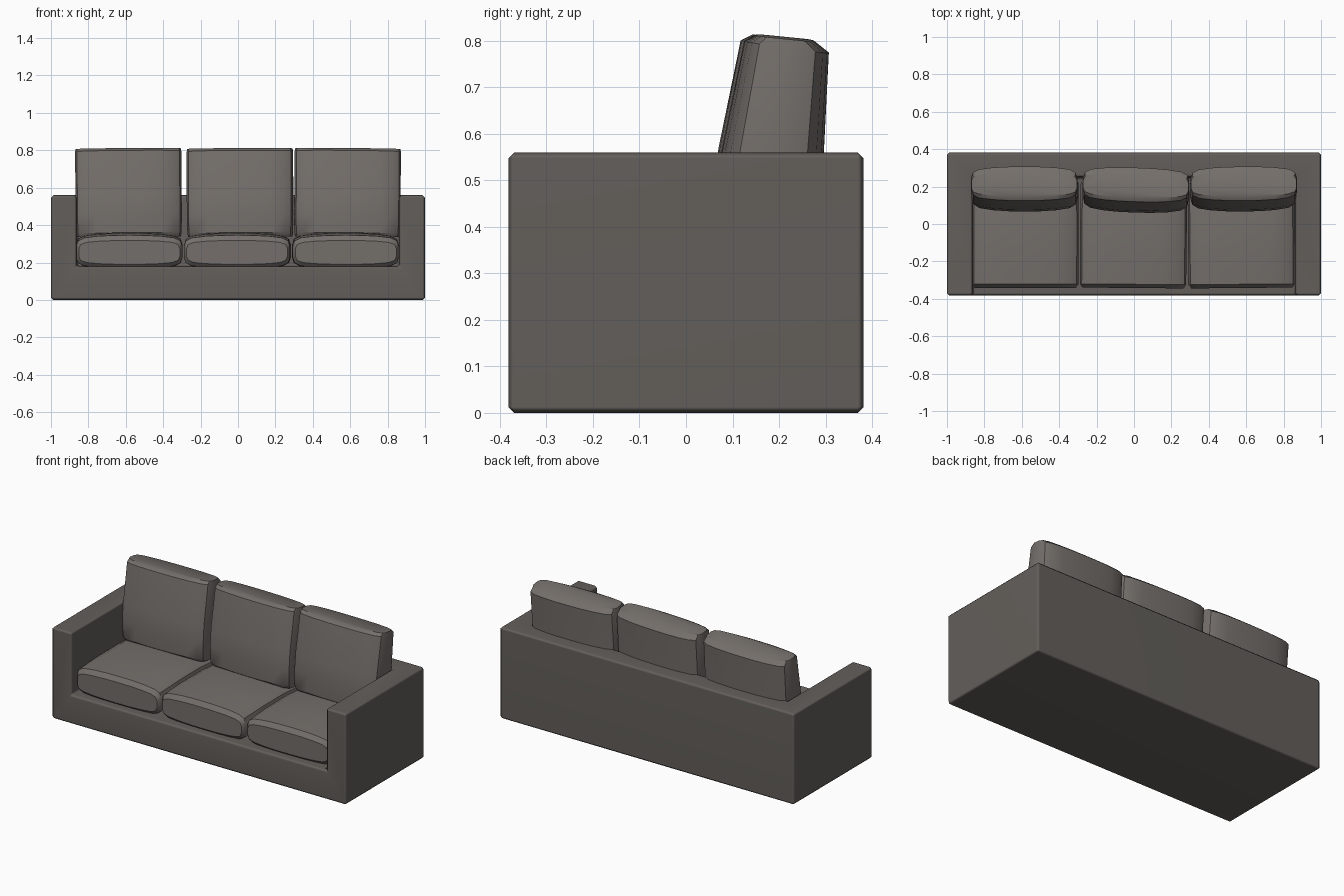
import bpy, bmesh, math
from mathutils import Matrix, Vector

if "Cube" in bpy.data.objects:
    bpy.data.objects.remove(bpy.data.objects["Cube"])


def material(name, color):
    m = bpy.data.materials.new(name)
    m.diffuse_color = (*color, 1)
    m.use_nodes = True
    m.node_tree.nodes["Principled BSDF"].inputs["Base Color"].default_value = m.diffuse_color
    return m


frame_fabric = material("frame_fabric", (.125, .114, .104))
cushion_fabric = material("cushion_fabric", (.175, .158, .145))


def add_object(name, bm, mat):
    me = bpy.data.meshes.new(name)
    bm.to_mesh(me)
    bm.free()
    me.materials.append(mat)
    ob = bpy.data.objects.new(name, me)
    bpy.context.collection.objects.link(ob)
    return ob


def box(name, lo, hi):
    bm = bmesh.new()
    size = [b - a for a, b in zip(lo, hi)]
    mid = [(a + b) / 2 for a, b in zip(lo, hi)]
    bmesh.ops.create_cube(bm, size=1, matrix=Matrix.Translation(mid) @ Matrix.Diagonal((*size, 1)))
    for f in bm.faces:
        f.smooth = True
    return add_object(name, bm, frame_fabric)


# Pillow cross-section: u is half-width fraction, v is thickness fraction
QUARTER = [(1, .66), (.965, .83), (.85, .92), (.6, .97), (.3, .995)]
TOP = QUARTER + [(0, 1)] + [(-u, v) for u, v in reversed(QUARTER)]
LENS = TOP + [(-u, 1 - v) for u, v in TOP]


def cushion(name, rings, upright, x, turn=0, roll=0, dy=0):
    """Loft the lens through rings of (position, low, high, half width, end slope)."""
    bm = bmesh.new()
    loops = []
    for pos, lo, hi, hw, slope in rings:
        loop = []
        for u, v in LENS:
            t = lo + (hi - lo) * v
            p = pos - slope * (t - (lo + hi) / 2)
            loop.append(bm.verts.new((u * hw, t, p) if upright else (u * hw, p, t)))
        loops.append(loop)
    n = len(LENS)
    for a, b in zip(loops, loops[1:]):
        for i in range(n):
            bm.faces.new((a[i], a[(i + 1) % n], b[(i + 1) % n], b[i]))
    bm.faces.new(loops[0])
    bm.faces.new(loops[-1])
    bmesh.ops.recalc_face_normals(bm, faces=bm.faces)
    # small casual rotation about the cushion's own centre
    c = sum((v.co for v in bm.verts), Vector()) / len(bm.verts)
    rot = Matrix.Rotation(math.radians(turn), 3, 'Z') @ Matrix.Rotation(math.radians(roll), 3, 'Y')
    bmesh.ops.rotate(bm, verts=bm.verts, cent=c, matrix=rot)
    bmesh.ops.translate(bm, verts=bm.verts, vec=(x, dy, 0))
    ob = add_object(name, bm, cushion_fabric)
    bpy.ops.object.select_all(action='DESELECT')
    ob.select_set(True)
    bpy.context.view_layer.objects.active = ob
    bpy.ops.object.shade_smooth_by_angle(angle=math.radians(35))


# Frame: block with the seat well cut out, edges softly chamfered
frame = box("sofa_frame", (-1, -.382, 0), (1, .382, .56))
well = box("seat_well_cutter", (-.862, -.6, .18), (.862, .25, 1))
well.hide_render = True
well.hide_set(True)
cut = frame.modifiers.new("seat_well", 'BOOLEAN')
cut.operation = 'DIFFERENCE'
cut.solver = 'EXACT'
cut.object = well
bev = frame.modifiers.new("edges", 'BEVEL')
bev.width = .013
bev.segments = 1
frame.modifiers.new("soft_shading", 'WEIGHTED_NORMAL')

# Seat cushions
seat = [(-.342, .19, .318, .270, 0), (-.322, .168, .346, .284, 0), (-.15, .165, .357, .285, 0),
        (.05, .165, .359, .285, 0), (.22, .168, .346, .284, 0), (.24, .19, .318, .270, 0)]
for name, x, turn in (("left", -.581, 0), ("middle", -.003, -.5), ("right", .574, .5)):
    cushion("seat_cushion_" + name, seat, False, x, turn)

# Back cushions, leaning backwards
back = [(.338, .09, .26, .278, 0), (.36, .070, .285, .282, 0), (.46, .067, .293, .284, .03),
        (.56, .077, .296, .284, .06), (.787, .125, .307, .284, .14), (.806, .150, .275, .282, .10)]
for name, x, turn, roll, dy in (("left", -.585, 0, -.5, 0), ("middle", .011, -1.8, -.4, -.006),
                                ("right", .585, .4, .5, 0)):
    cushion("back_cushion_" + name, back, True, x, turn, roll, dy)
